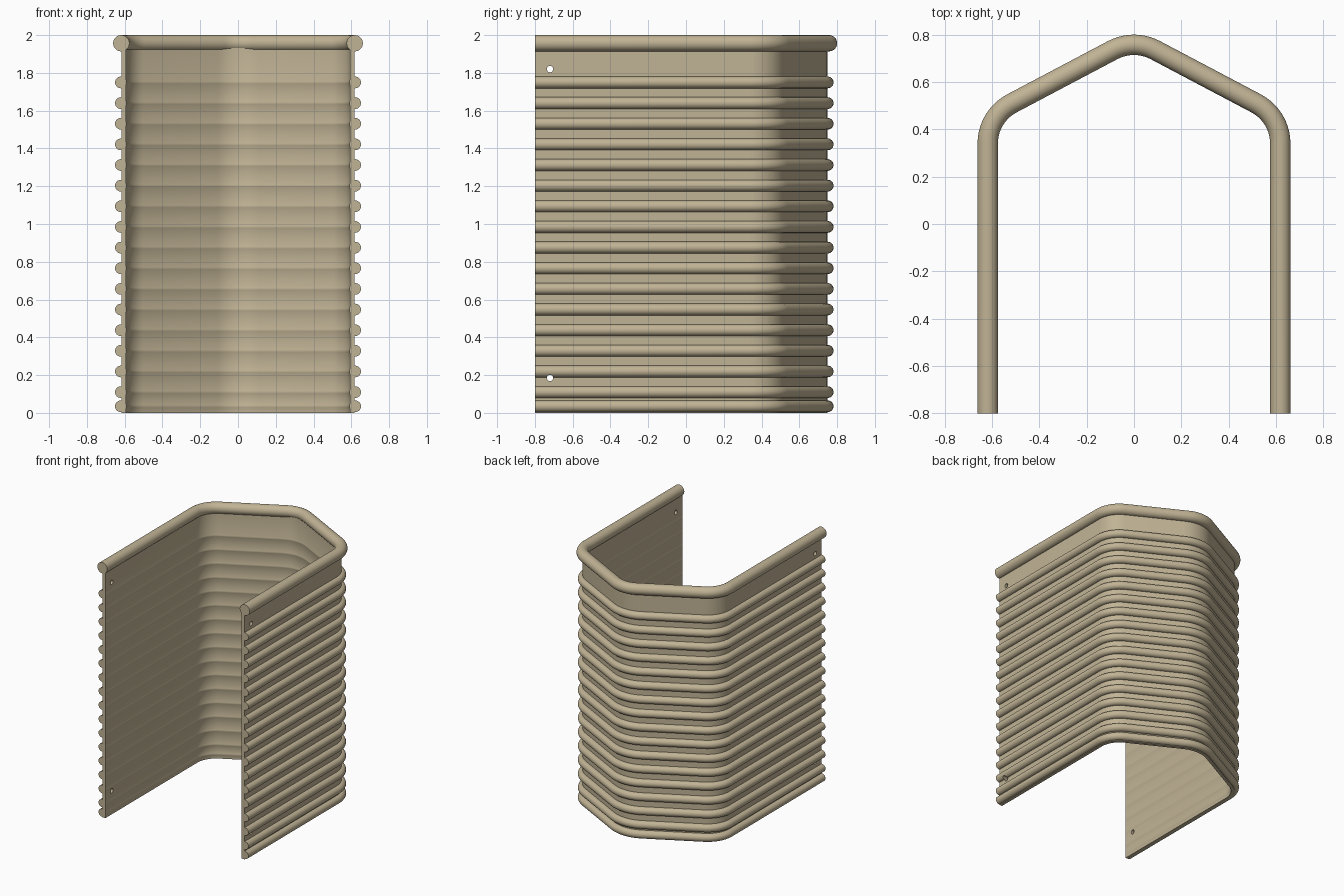
import bpy
import bmesh
from math import sin, cos, tan, pi, radians, sqrt, asin

if "Cube" in bpy.data.objects:
    bpy.data.objects.remove(bpy.data.objects["Cube"], do_unlink=True)

# Plan of the bent sheet: straight sides, rounded shoulders, rounded back ridge
HALF_WIDTH = 0.618
FRONT_Y = -0.8
SLOPE = radians(28)
TURN = pi / 2 - SLOPE
SHOULDER_R = 0.192
SHOULDER_Y = 0.34
SHARP_RIDGE_Y = 0.7825

tan_paint = bpy.data.materials.new("tan_paint")
tan_paint.use_nodes = True
colour = (0.53, 0.45, 0.30, 1)
tan_paint.diffuse_color = colour
shader = next(n for n in tan_paint.node_tree.nodes if n.type == 'BSDF_PRINCIPLED')
shader.inputs["Base Color"].default_value = colour
shader.inputs["Roughness"].default_value = 0.6


def arc(cx, cy, r, a0, a1, steps):
    """Points on an arc from angle a0 to a1."""
    angles = [a0 + (a1 - a0) * i / steps for i in range(steps + 1)]
    return [(cx + r * cos(a), cy + r * sin(a)) for a in angles]


def plan_path(ridge_r):
    """Path as (centre x, centre y, radius, outward angle) stations."""
    cx = HALF_WIDTH - SHOULDER_R
    ridge_y = SHARP_RIDGE_Y - ridge_r / cos(SLOPE)
    bends = [(cx, SHOULDER_Y, SHOULDER_R, 0, TURN),
             (0, ridge_y, ridge_r, TURN, pi - TURN),
             (-cx, SHOULDER_Y, SHOULDER_R, pi - TURN, pi)]
    stations = [(cx, FRONT_Y, SHOULDER_R, 0)]
    for x, y, r, a0, a1 in bends:
        stations += [(x, y, r, a0 + (a1 - a0) * i / 10) for i in range(11)]
    stations.append((-cx, FRONT_Y, SHOULDER_R, pi))
    return stations


def sweep(name, profile, stations):
    """Sweep a closed (offset, height) profile along the plan path."""
    bm = bmesh.new()
    rings = [[bm.verts.new((x + (r + d) * cos(a), y + (r + d) * sin(a), z))
              for d, z in profile] for x, y, r, a in stations]
    count = len(profile)
    for here, after in zip(rings, rings[1:]):
        for i in range(count):
            j = (i + 1) % count
            bm.faces.new((here[i], here[j], after[j], after[i]))
    bm.faces.new(rings[0])
    bm.faces.new(rings[-1])
    bmesh.ops.recalc_face_normals(bm, faces=bm.faces)
    mesh = bpy.data.meshes.new(name)
    bm.to_mesh(mesh)
    bm.free()
    mesh.materials.append(tan_paint)
    obj = bpy.data.objects.new(name, mesh)
    bpy.context.collection.objects.link(obj)
    return obj


def select_only(obj):
    bpy.ops.object.select_all(action='DESELECT')
    obj.select_set(True)
    bpy.context.view_layer.objects.active = obj


# Ribbed wall: round ribs stand out outside and show as low ridges inside
RIB_R = 0.031
RIB_D = 0.002
INNER = -0.026
rib_heights = [0.035] + [0.11 + 0.1093 * i for i in range(16)]
ridge_half = asin(sqrt(1 - ((RIB_D - INNER) / RIB_R) ** 2))

outer_side = [(0, 0)]
inner_side = [(INNER, 1.94)]
for z in rib_heights:
    outer_side += arc(RIB_D, z, RIB_R, -pi / 2, pi / 2, 12)
for z in reversed(rib_heights):
    inner_side += arc(RIB_D, z, RIB_R, pi - ridge_half, pi + ridge_half, 4)
# Step the rib ends back onto the wall surface
profile = [(0, 0)]
for k in range(len(rib_heights)):
    rib = outer_side[1 + 13 * k: 14 + 13 * k]
    profile += [(0, rib[0][1])] + rib + [(0, rib[-1][1])]
profile += [(0, 1.94)] + inner_side + [(INNER, 0)]
wall = sweep("ribbed_wall", profile, plan_path(0.26))

# Fixing holes near the front edges, drilled through both sides
for z in (0.185, 1.82):
    bpy.ops.mesh.primitive_cylinder_add(vertices=20, radius=0.017, depth=1.6,
                                        location=(0, -0.72, z),
                                        rotation=(0, pi / 2, 0))
    drill = bpy.context.object
    drill.name = "hole_drill"
    drill.hide_render = True
    drill.data.materials.append(tan_paint)
    select_only(wall)
    cut = wall.modifiers.new("hole", 'BOOLEAN')
    cut.operation = 'DIFFERENCE'
    cut.solver = 'EXACT'
    cut.object = drill
    bpy.ops.object.modifier_apply(modifier=cut.name)
    bpy.data.objects.remove(drill, do_unlink=True)

# Rolled rail along the top edge
rail = sweep("top_rail", arc(0, 1.957, 0.043, 0, 2 * pi, 32)[:-1], plan_path(SHOULDER_R))

for part in (wall, rail):
    select_only(part)
    bpy.ops.object.shade_smooth_by_angle(angle=radians(35))
